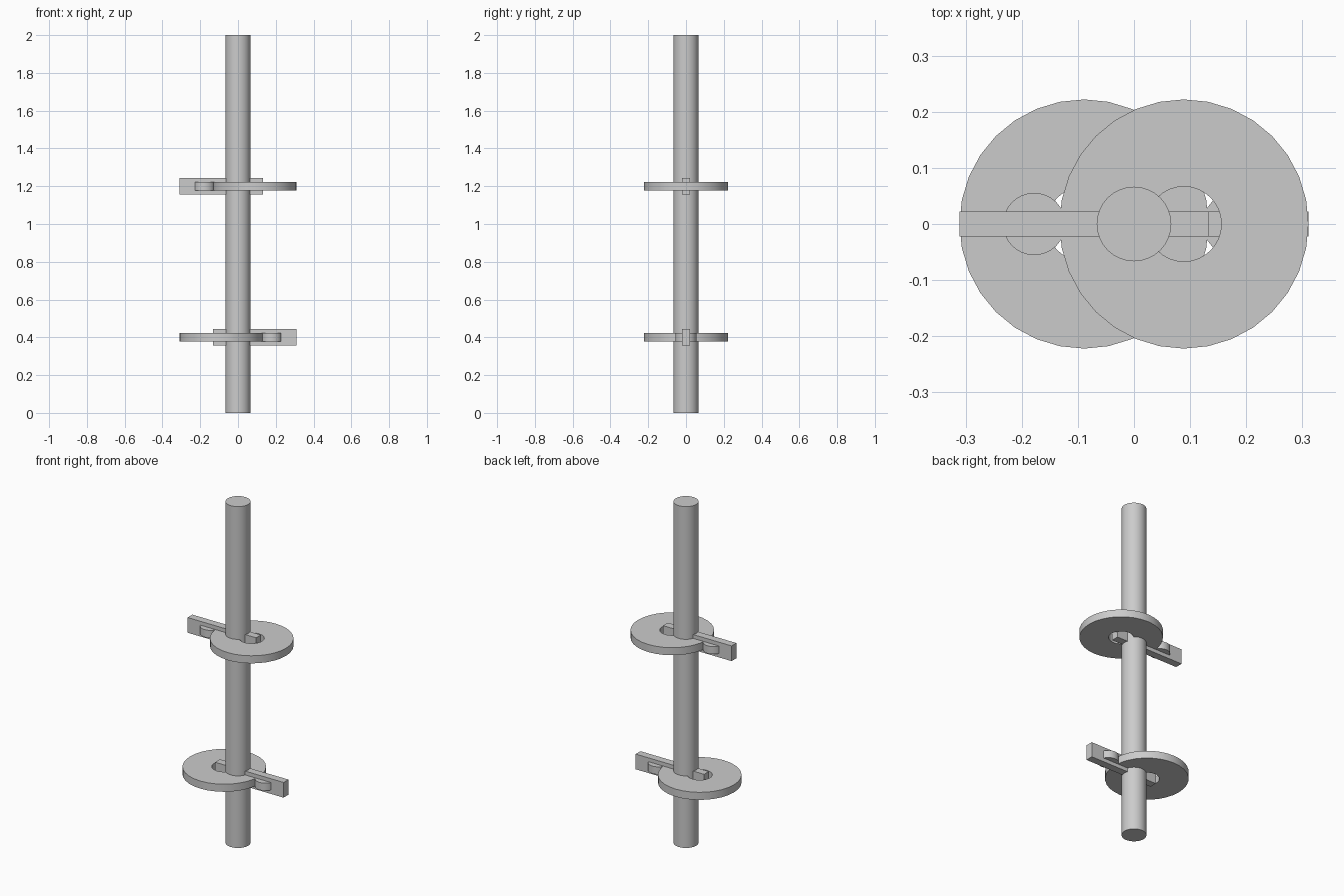
import bpy, bmesh, math

if "Cube" in bpy.data.objects:
    bpy.data.objects.remove(bpy.data.objects["Cube"], do_unlink=True)

SIDES = 32
grey = bpy.data.materials.new("plain grey")
grey.use_nodes = True
color = (0.6, 0.6, 0.6, 1)
grey.diffuse_color = color
grey.node_tree.nodes["Principled BSDF"].inputs["Base Color"].default_value = color


def finish(name, bm, location):
    bmesh.ops.recalc_face_normals(bm, faces=bm.faces)
    mesh = bpy.data.meshes.new(name)
    bm.to_mesh(mesh)
    bm.free()
    mesh.materials.append(grey)
    obj = bpy.data.objects.new(name, mesh)
    obj.location = location
    bpy.context.collection.objects.link(obj)
    bpy.ops.object.select_all(action='DESELECT')
    obj.select_set(True)
    bpy.context.view_layer.objects.active = obj
    bpy.ops.object.shade_smooth_by_angle(angle=math.radians(30))


def cylinder(name, radius, height, location):
    bm = bmesh.new()
    bmesh.ops.create_cone(bm, cap_ends=True, segments=SIDES, radius1=radius,
                          radius2=radius, depth=height)
    finish(name, bm, location)


def ring(name, outer, inner, height, location):
    # rectangular section swept around the hole
    bm = bmesh.new()
    h = height / 2
    section = [(inner, -h), (outer, -h), (outer, h), (inner, h)]
    verts = [bm.verts.new((r, 0, z)) for r, z in section]
    edges = [bm.edges.new((verts[i], verts[(i + 1) % 4])) for i in range(4)]
    bmesh.ops.spin(bm, geom=verts + edges, cent=(0, 0, 0), axis=(0, 0, 1),
                   angle=math.tau, steps=SIDES)
    bmesh.ops.remove_doubles(bm, verts=bm.verts, dist=0.0001)
    finish(name, bm, location)


def box(name, size, location):
    bm = bmesh.new()
    bmesh.ops.create_cube(bm, size=1)
    bmesh.ops.scale(bm, vec=size, verts=bm.verts)
    finish(name, bm, location)


# central shaft
cylinder("shaft", 0.0665, 2.0, (0, 0, 1.0))

# two offset discs, each with a crossbar and peg on the opposite side
for label, side, z in (("upper", 1, 1.2), ("lower", -1, 0.4)):
    ring(label + "_disc", 0.222, 0.0667, 0.0444, (side * 0.089, 0, z))
    box(label + "_crossbar", (0.444, 0.0444, 0.089), (-side * 0.089, 0, z))
    cylinder(label + "_peg", 0.0555, 0.0444, (-side * 0.178, 0, z))
